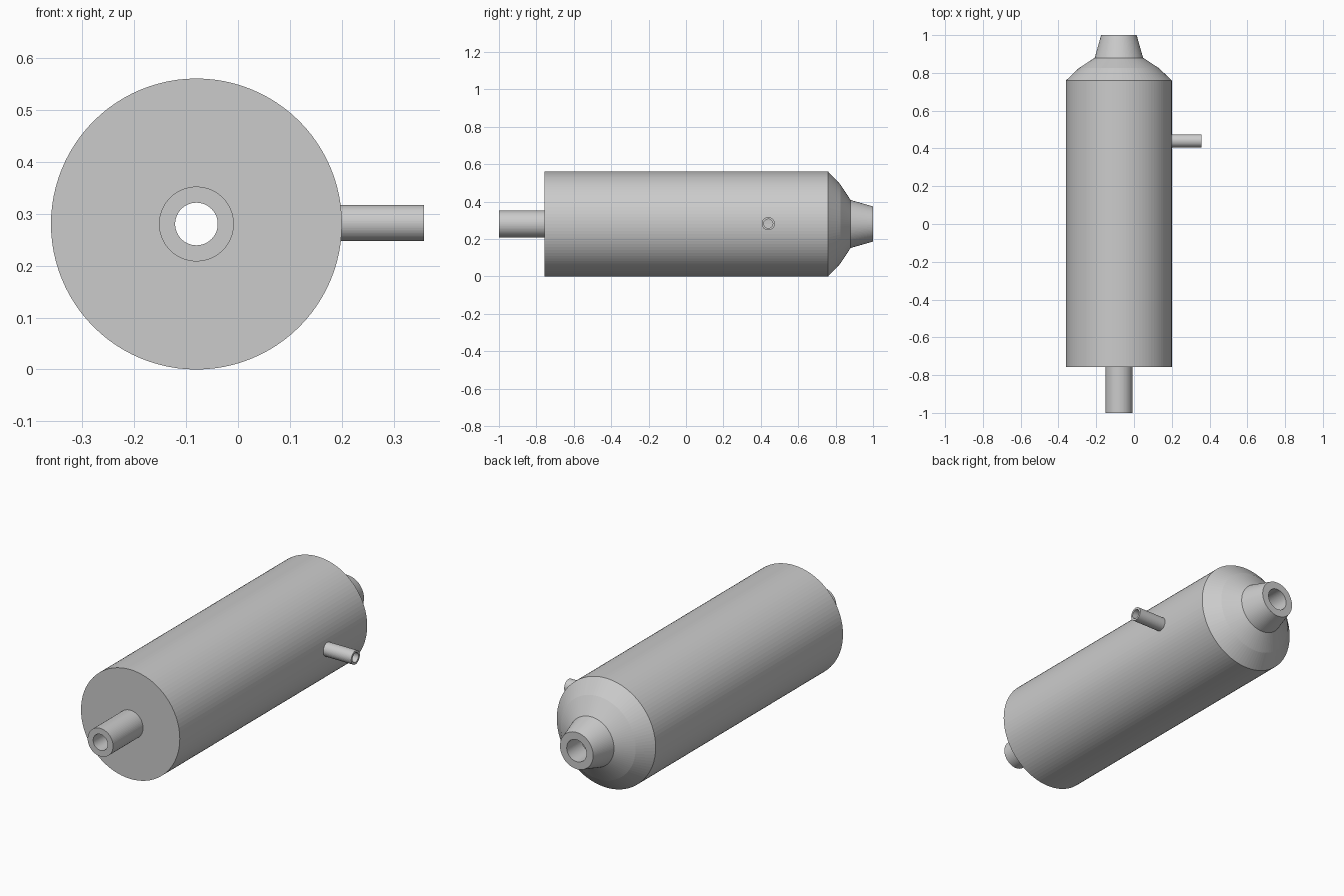
import bpy, bmesh, math
from mathutils import Matrix, Vector

if "Cube" in bpy.data.objects:
    bpy.data.objects.remove(bpy.data.objects["Cube"], do_unlink=True)

grey = bpy.data.materials.new("plain grey")
grey.use_nodes = True
grey.diffuse_color = (0.6, 0.6, 0.6, 1)
grey.node_tree.nodes["Principled BSDF"].inputs["Base Color"].default_value = (0.6, 0.6, 0.6, 1)

AXIS = Vector((-0.08, 0, 0.28))   # centre line of the vessel


def lathe(name, profile, matrix, sides):
    """Revolve a closed (distance along axis, radius) outline round local Y."""
    bm = bmesh.new()
    rings = []
    for along, radius in profile:
        ring = []
        for i in range(sides):
            a = 2 * math.pi * i / sides
            ring.append(bm.verts.new((radius * math.cos(a), along, radius * math.sin(a))))
        rings.append(ring)
    for k, ring in enumerate(rings):
        following = rings[(k + 1) % len(rings)]
        for i in range(sides):
            j = (i + 1) % sides
            bm.faces.new((ring[i], ring[j], following[j], following[i]))
    bmesh.ops.recalc_face_normals(bm, faces=bm.faces)
    mesh = bpy.data.meshes.new(name)
    bm.to_mesh(mesh)
    bm.free()
    mesh.materials.append(grey)
    obj = bpy.data.objects.new(name, mesh)
    obj.matrix_world = matrix
    bpy.context.collection.objects.link(obj)
    return obj


def tube(name, start, end, outer, inner, matrix):
    return lathe(name, [(start, outer), (end, outer), (end, inner), (start, inner)], matrix, 64)


along_y = Matrix.Translation(AXIS)
along_x = Matrix.Translation((AXIS.x, 0.44, 0.282)) @ Matrix.Rotation(-math.pi / 2, 4, "Z")

# Hollow body with a flat front wall and a domed rear shoulder
body = lathe("body", [
    (-0.757, 0.041), (-0.757, 0.28), (0.76, 0.28), (0.825, 0.212), (0.88, 0.128),
    (0.88, 0.056), (0.81, 0.18), (0.745, 0.25), (-0.727, 0.25), (-0.727, 0.041),
], along_y, 96)

# Drill the side port through the body wall
bpy.ops.mesh.primitive_cylinder_add(vertices=64, radius=0.024, depth=0.2,
                                    location=(0.2, 0.44, 0.282),
                                    rotation=(0, math.pi / 2, 0))
drill = bpy.context.object
drill.name = "port_drill"
drill.hide_render = True
cut = body.modifiers.new("side port", "BOOLEAN")
cut.operation = "DIFFERENCE"
cut.object = drill
bpy.context.view_layer.objects.active = body
bpy.ops.object.modifier_apply(modifier=cut.name)
bpy.data.objects.remove(drill, do_unlink=True)

# Front pipe, tapered rear nozzle and small side pipe
tube("front_pipe", -1.0, -0.757, 0.072, 0.041, along_y)
lathe("rear_nozzle", [(0.88, 0.128), (1.0, 0.094), (1.0, 0.056), (0.88, 0.056)], along_y, 96)
tube("side_pipe", 0.27, 0.438, 0.035, 0.024, along_x)
